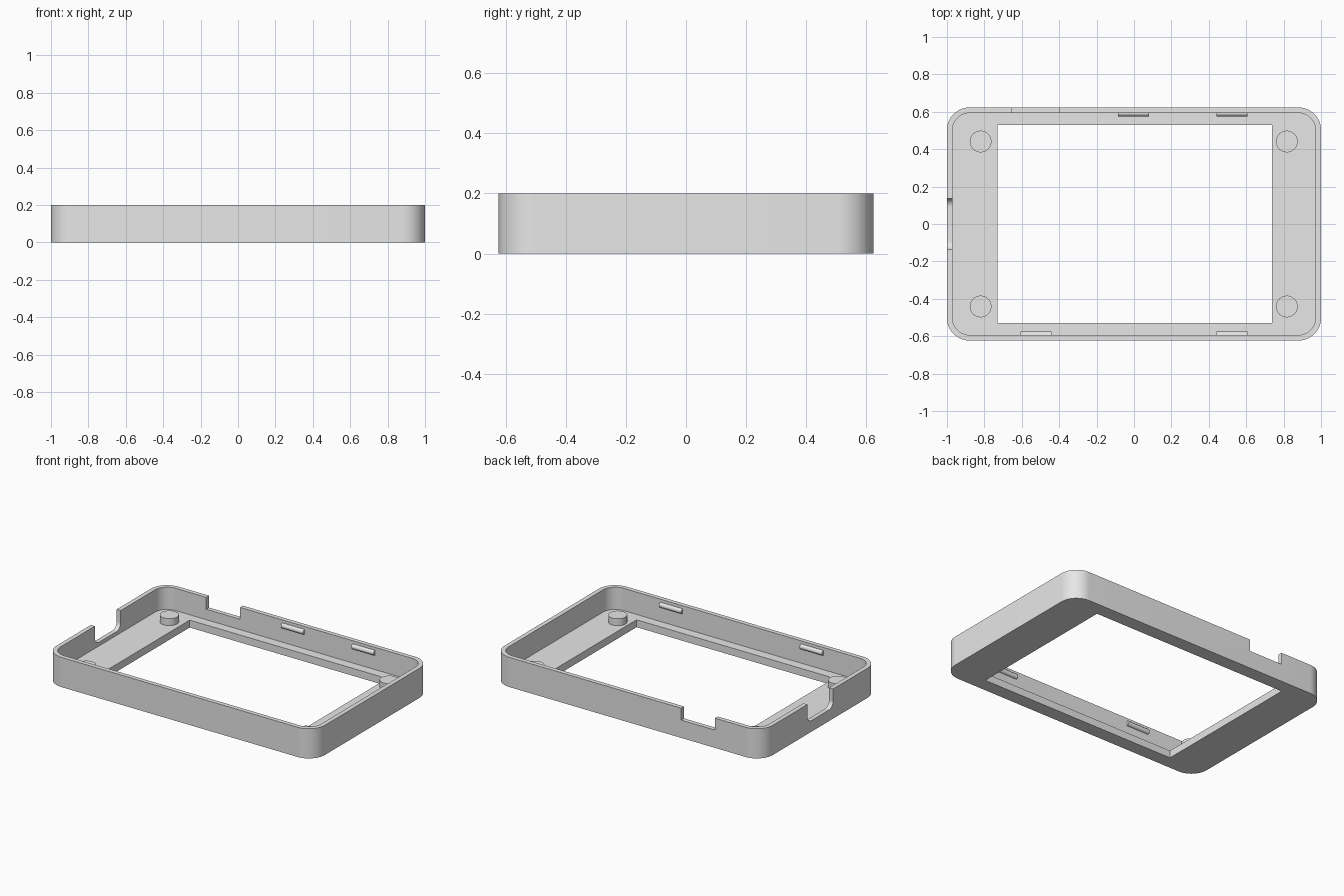
import bpy, bmesh, math
from mathutils import Matrix, Vector

cube = bpy.data.objects.get("Cube")
if cube:
    bpy.data.objects.remove(cube, do_unlink=True)

grey = bpy.data.materials.new("plain grey")
grey.use_nodes = True
COLOUR = (0.8, 0.8, 0.8, 1)
grey.diffuse_color = COLOUR
grey.node_tree.nodes["Principled BSDF"].inputs["Base Color"].default_value = COLOUR

HALF_X, HALF_Y, HEIGHT = 1.0, 0.623, 0.2
WALL, FLOOR, CORNER = 0.03, 0.05, 0.12
UPRIGHT = Matrix.Identity(4)
# Maps profile (u, v, depth) to (y, z, x)
ALONG_X = Matrix(((0, 0, 1, 0), (1, 0, 0, 0), (0, 1, 0, 0), (0, 0, 0, 1)))


def rounded_rect(hw, hh, r, steps=16):
    """Counter-clockwise outline; a zero radius gives a plain rectangle."""
    if r == 0:
        return [(-hw, -hh), (hw, -hh), (hw, hh), (-hw, hh)]
    pts = []
    for k, (sx, sy) in enumerate([(1, 1), (-1, 1), (-1, -1), (1, -1)]):
        for i in range(steps + 1):
            a = (k + i / steps) * math.pi / 2
            pts.append((sx * (hw - r) + r * math.cos(a),
                        sy * (hh - r) + r * math.sin(a)))
    return pts


def prism(name, outline, lo, hi, centre=(0, 0), frame=UPRIGHT):
    """Extrude an outline from depth lo to hi in the given frame."""
    bm = bmesh.new()
    verts = [bm.verts.new(frame @ Vector((u + centre[0], v + centre[1], lo)))
             for u, v in outline]
    face = bm.faces.new(verts)
    out = bmesh.ops.extrude_face_region(bm, geom=[face])
    top = [g for g in out["geom"] if isinstance(g, bmesh.types.BMVert)]
    bmesh.ops.translate(bm, verts=top, vec=frame @ Vector((0, 0, hi - lo)))
    bmesh.ops.recalc_face_normals(bm, faces=bm.faces)
    mesh = bpy.data.meshes.new(name)
    bm.to_mesh(mesh)
    bm.free()
    mesh.materials.append(grey)
    obj = bpy.data.objects.new(name, mesh)
    bpy.context.collection.objects.link(obj)
    return obj


def activate(obj):
    bpy.ops.object.select_all(action="DESELECT")
    obj.select_set(True)
    bpy.context.view_layer.objects.active = obj


def smooth(obj):
    activate(obj)
    bpy.ops.object.shade_smooth_by_angle(angle=math.radians(30))


def cut(obj, cutter):
    cutter.hide_render = True
    mod = obj.modifiers.new("cut", "BOOLEAN")
    mod.operation, mod.solver, mod.object = "DIFFERENCE", "EXACT", cutter
    activate(obj)
    bpy.ops.object.modifier_apply(modifier=mod.name)
    bpy.data.objects.remove(cutter, do_unlink=True)


# Tray with rounded corners, hollowed from above
tray = prism("bezel_tray", rounded_rect(HALF_X, HALF_Y, CORNER), 0, HEIGHT)
cut(tray, prism("cavity_cutter",
                rounded_rect(HALF_X - WALL, HALF_Y - WALL, CORNER - WALL),
                FLOOR, HEIGHT + 0.1))
# Display window through the floor
cut(tray, prism("window_cutter", rounded_rect(0.735, 0.53, 0), -0.1, 0.1,
                centre=(0.004, 0)))
# Square notch in the back wall
cut(tray, prism("back_notch_cutter", rounded_rect(0.126, 0.06, 0), 0.12, 0.3,
                centre=(-0.526, 0.62)))
# Round-bottomed notch in the right wall
cut(tray, prism("side_notch_cutter", rounded_rect(0.137, 0.165, 0.045),
                -1.1, -0.94, centre=(0, 0.24), frame=ALONG_X))
smooth(tray)

# Corner bosses
for x, side in ((-0.82, "right"), (0.817, "left")):
    for y, end in ((-0.441, "front"), (0.441, "back")):
        smooth(prism(f"{end}_{side}_boss", rounded_rect(0.058, 0.058, 0.058, 12),
                     FLOOR - 0.01, 0.097, centre=(x, y)))

# Half-round snap ridges, half sunk in the long walls
R = 0.017
for name, x, sign in (("front_right", -0.525, -1), ("front_left", 0.523, -1),
                      ("back_middle", -0.002, 1), ("back_left", 0.523, 1)):
    smooth(prism(f"{name}_snap_ridge", rounded_rect(R, R, R, 6),
                 x - 0.083, x + 0.083,
                 centre=(sign * (HALF_Y - WALL), 0.163), frame=ALONG_X))
